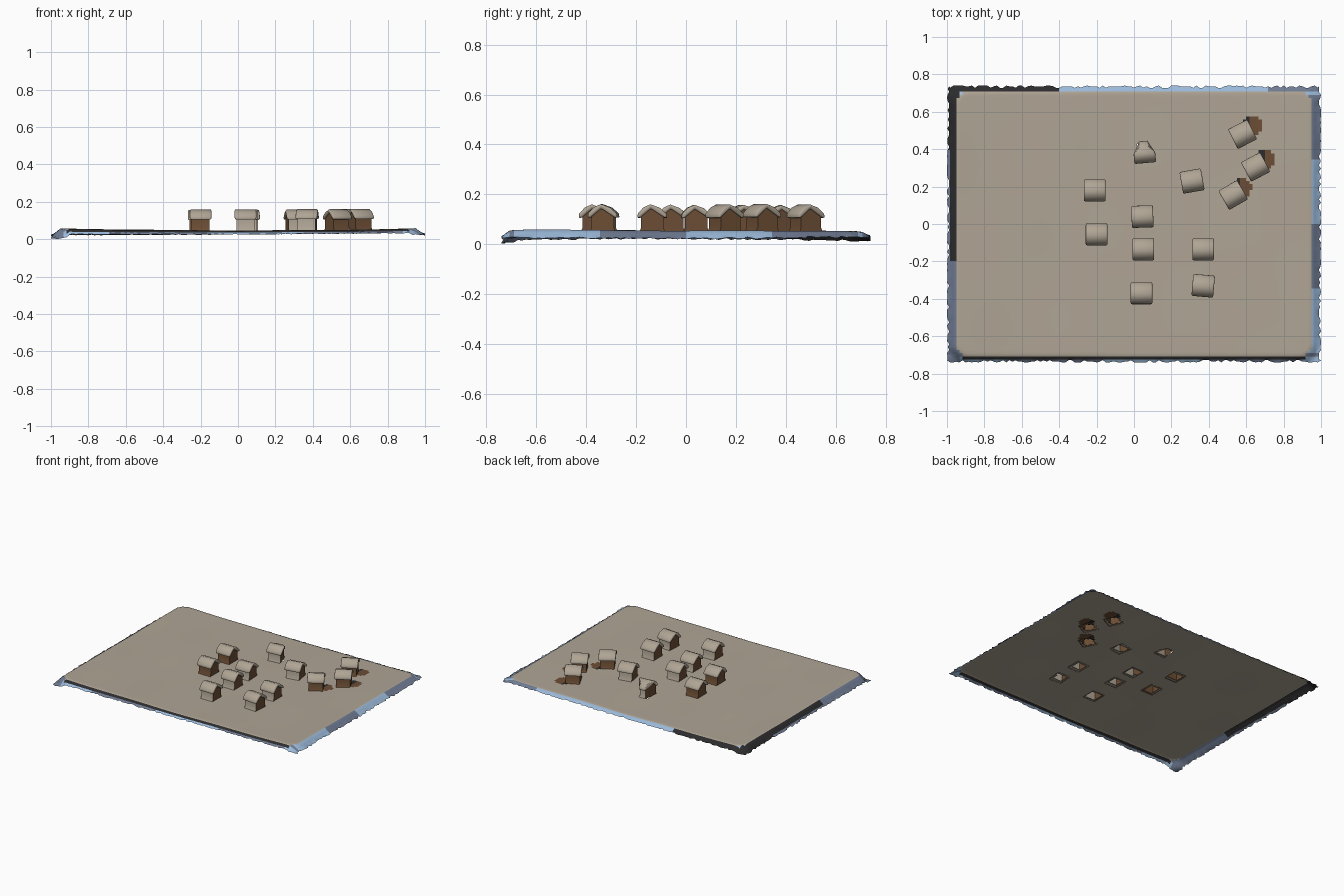
import bpy, bmesh, math, random
from mathutils import Matrix, Vector

random.seed(4)
if "Cube" in bpy.data.objects:
    bpy.data.objects.remove(bpy.data.objects["Cube"])


def material(name, rgb):
    m = bpy.data.materials.new(name)
    m.use_nodes = True
    m.diffuse_color = (*rgb, 1)
    m.node_tree.nodes["Principled BSDF"].inputs["Base Color"].default_value = (*rgb, 1)
    return m


MATS = [material("beige clay", (0.43, 0.375, 0.30)),
        material("brown wood", (0.15, 0.075, 0.035)),
        material("charcoal", (0.025, 0.025, 0.027)),
        material("light blue", (0.33, 0.49, 0.70)),
        material("slate blue", (0.16, 0.20, 0.29))]
BEIGE, BROWN, DARK, BLUE, SLATE = range(5)

# x, y, turn in degrees, brown long walls, taper of the back end
HOUSES = [(0.055, 0.385, 5, False, 0.45), (-0.21, 0.18, 0, True, 1),
          (0.045, 0.04, 2, False, 1), (-0.20, -0.055, 0, True, 1),
          (0.05, -0.135, 0, False, 1), (0.04, -0.37, 0, False, 1),
          (0.37, -0.135, 0, False, 1), (0.37, -0.33, -5, False, 1),
          (0.31, 0.23, 10, False, 1), (0.58, 0.48, 27, True, 1),
          (0.65, 0.305, 28, True, 1), (0.53, 0.155, 30, True, 1)]
PATCHES = [(0.635, 0.53), (0.705, 0.345), (0.575, 0.195)]


def ground(x, y):
    ripple = 0.0015 * math.sin(9 * x + 2 * y) * math.sin(7 * y - x)
    return 0.044 + 0.012 * x * x - 0.004 * y + ripple


def finish(bm, name, angle=40):
    mesh = bpy.data.meshes.new(name)
    bm.to_mesh(mesh)
    bm.free()
    for m in MATS:
        mesh.materials.append(m)
    ob = bpy.data.objects.new(name, mesh)
    bpy.context.collection.objects.link(ob)
    bpy.ops.object.select_all(action="DESELECT")
    ob.select_set(True)
    bpy.context.view_layer.objects.active = ob
    bpy.ops.object.shade_smooth_by_angle(angle=math.radians(angle))
    return ob


def rim_distance(x, y):
    """Distance outside the rounded inner sheet."""
    r = 0.06
    qx, qy = abs(x) - 0.95 + r, abs(y) - 0.705 + r
    return math.hypot(max(qx, 0), max(qy, 0)) + min(max(qx, qy), 0) - r


def rim_colour(x, y, d):
    if x < -0.94 and y > -0.2:
        return SLATE if d > 0.032 and y < 0.4 else DARK
    if x < -0.94:
        return SLATE
    if y > 0.7:
        if x < -0.4:
            return DARK
        return BLUE if x < 0.72 else SLATE
    if y < -0.7:
        if d < 0.018:
            return DARK
        return BLUE if math.sin(6 * x + 1) > 0 else SLATE
    return BLUE if math.sin(9 * y) > 0 else SLATE


# Thin base sheet with a drooping ragged rim, open below each house
bm = bmesh.new()
bmesh.ops.create_grid(bm, x_segments=120, y_segments=90, size=1,
                      matrix=Matrix.Diagonal((1, 0.74, 1, 1)))
holes = []
for f in bm.faces:
    c = f.calc_center_median()
    for hx, hy, turn, _, _ in HOUSES:
        p = Matrix.Rotation(-math.radians(turn), 2) @ Vector((c.x - hx, c.y - hy))
        if abs(p.x) < 0.037 and abs(p.y) < 0.037:
            holes.append(f)
    d = rim_distance(c.x, c.y)
    if d > 0:
        f.material_index = rim_colour(c.x, c.y, d)
    for px, py in PATCHES:
        if math.hypot(c.x - px, c.y - py) < 0.052:
            f.material_index = BROWN if c.x > px - 0.01 else DARK
bmesh.ops.delete(bm, geom=holes, context="FACES")
for v in bm.verts:
    x, y = v.co.x, v.co.y
    t = min(max(rim_distance(x, y) / 0.045, 0), 1)
    low = 0.018 + 0.008 * x * y / 0.74 * (1 if y > 0 else -0.5)
    if x < -0.9 and y < -0.68:
        low = 0.0
    low += random.uniform(0, 0.008) * t
    v.co.z = ground(x, y) * (1 - t) + low * t
    if abs(x) > 0.999:
        v.co.x *= 1 - random.choice((0, 0.004, 0.012))
    if abs(y) > 0.739:
        v.co.y *= 1 - random.choice((0, 0.005, 0.016))
finish(bm, "base_sheet", 60)


def extrude_profile(profile, half, closed):
    """Sweep a (y, z) profile along x and cap both ends."""
    bm = bmesh.new()
    ends = [[bm.verts.new((s * half, y, z)) for y, z in profile] for s in (-1, 1)]
    n = len(profile)
    for i in range(n if closed else n - 1):
        j = (i + 1) % n
        bm.faces.new((ends[0][i], ends[0][j], ends[1][j], ends[1][i]))
    bm.faces.new(ends[0][::-1])
    bm.faces.new(ends[1])
    bmesh.ops.recalc_face_normals(bm, faces=bm.faces)
    return bm


def place(bm, x, y, turn, taper):
    for v in bm.verts:
        if v.co.y > 0.01:
            v.co.x *= taper
    lift = Matrix.Translation((x, y, ground(x, y) - 0.045))
    bmesh.ops.transform(bm, verts=bm.verts,
                        matrix=lift @ Matrix.Rotation(math.radians(turn), 4, "Z"))


WALL_HALF = [(-0.054, 0.042), (-0.045, 0.065), (-0.045, 0.108)]
WALL = WALL_HALF + [(-0.006, 0.143)] + [(-y, z) for y, z in WALL_HALF[::-1]]
ROOF = [(-0.060, 0.103), (-0.058, 0.122), (-0.036, 0.146), (-0.008, 0.159),
        (0.030, 0.145), (0.056, 0.122), (0.060, 0.103),
        (0.046, 0.107), (-0.006, 0.142), (-0.046, 0.107)]

for k, (x, y, turn, brown, taper) in enumerate(HOUSES, 1):
    # Hollow gabled walls, open at the bottom
    bm = extrude_profile(WALL, 0.048, False)
    for f in bm.faces:
        gable = abs(f.normal.x) > 0.8
        upright = abs(f.normal.z) < 0.5
        f.material_index = BROWN if gable or (brown and upright) else BEIGE
    place(bm, x, y, turn, taper)
    finish(bm, f"house_walls_{k}", 30)

    # Rounded overhanging roof
    bm = extrude_profile(ROOF, 0.058, True)
    bmesh.ops.bevel(bm, geom=[e for e in bm.edges if e.calc_face_angle(0) > 1.2],
                    offset=0.007, segments=2, affect="EDGES", profile=0.5)
    place(bm, x, y, turn, taper)
    finish(bm, f"house_roof_{k}", 50)
